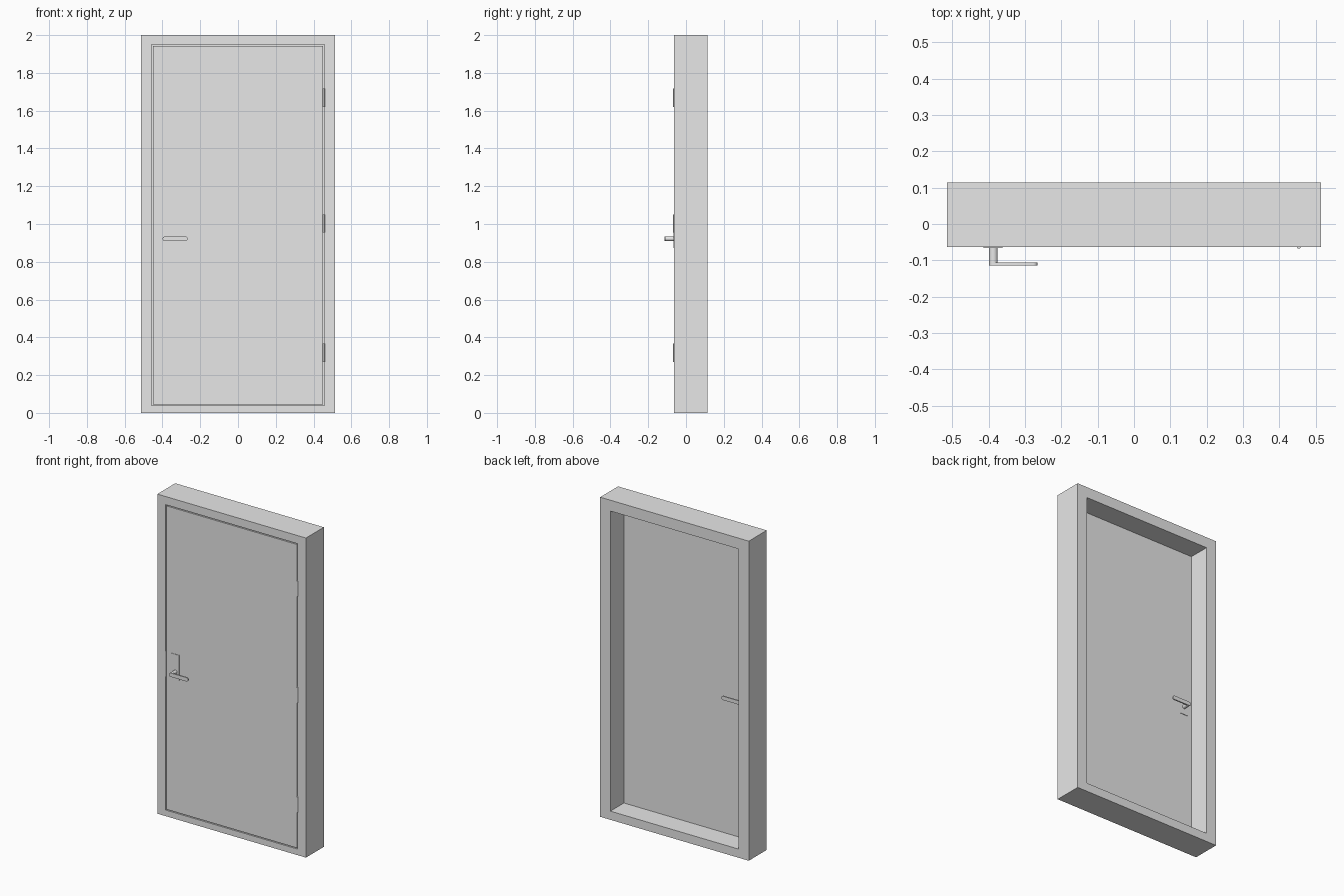
import bpy, bmesh, math
from mathutils import Matrix, Vector

cube = bpy.data.objects.get("Cube")
if cube:
    bpy.data.objects.remove(cube, do_unlink=True)

# One plain grey for everything
grey = bpy.data.materials.new("plain_grey")
grey.use_nodes = True
grey.diffuse_color = (0.8, 0.8, 0.8, 1)
grey.node_tree.nodes["Principled BSDF"].inputs["Base Color"].default_value = (0.8, 0.8, 0.8, 1)

FRONT, BACK = -0.063, 0.114      # frame faces
DOOR_BACK = -0.021               # rear face of the leaf
HANDLE_X, HANDLE_Z = -0.387, 0.922


def finish(name, bm, smooth=False):
    bmesh.ops.recalc_face_normals(bm, faces=bm.faces)
    mesh = bpy.data.meshes.new(name)
    bm.to_mesh(mesh)
    bm.free()
    mesh.materials.append(grey)
    obj = bpy.data.objects.new(name, mesh)
    bpy.context.collection.objects.link(obj)
    if smooth:
        bpy.ops.object.select_all(action='DESELECT')
        obj.select_set(True)
        bpy.context.view_layer.objects.active = obj
        bpy.ops.object.shade_smooth_by_angle(angle=math.radians(40))
    return obj


def box(name, x0, x1, y0, y1, z0, z1):
    bm = bmesh.new()
    size = Vector((x1 - x0, y1 - y0, z1 - z0))
    mid = Vector((x0 + x1, y0 + y1, z0 + z1)) / 2
    bmesh.ops.create_cube(bm, size=1, matrix=Matrix.Translation(mid) @ Matrix.Diagonal(size).to_4x4())
    return finish(name, bm)


def cylinder(name, centre, radius, length, axis, sides=24):
    bm = bmesh.new()
    turn = Matrix.Rotation(math.pi / 2, 4, 'X') if axis == 'Y' else Matrix.Identity(4)
    bmesh.ops.create_cone(bm, cap_ends=True, segments=sides, radius1=radius, radius2=radius,
                          depth=length, matrix=Matrix.Translation(centre) @ turn)
    return finish(name, bm, True)


# Frame: rebated section swept round the four corners
section = [  # half width, bottom, top, y
    (0.5145, 0.0, 2.0, FRONT),
    (0.5145, 0.0, 2.0, BACK),
    (0.444, 0.054, 1.932, BACK),
    (0.444, 0.054, 1.932, DOOR_BACK + 0.001),
    (0.457, 0.038, 1.949, DOOR_BACK + 0.001),
    (0.457, 0.038, 1.949, FRONT),
]
bm = bmesh.new()
rings = [[bm.verts.new(p) for p in ((-w, y, b), (w, y, b), (w, y, t), (-w, y, t))]
         for w, b, t, y in section]
for i, ring in enumerate(rings):
    nxt = rings[(i + 1) % len(rings)]
    for k in range(4):
        j = (k + 1) % 4
        bm.faces.new((ring[k], ring[j], nxt[j], nxt[k]))
finish("door_frame", bm)

# Door leaf with a narrow gap all round
box("door_leaf", -0.451, 0.451, FRONT, DOOR_BACK, 0.044, 1.943)

# Strike plate in the gap on the lock side
box("strike_plate", -0.459, -0.454, FRONT - 0.0005, DOOR_BACK, 0.873, 1.032)

# Three hinge barrels
for label, z in (("lower", 0.318), ("middle", 1.003), ("upper", 1.668)):
    cylinder(label + "_hinge", (0.454, FRONT + 0.001, z), 0.006, 0.097, 'Z', 16)


def lever(name, y0, y1):
    """Flat bar with rounded ends."""
    r, x0, x1 = 0.012, HANDLE_X, -0.278
    bm = bmesh.new()
    outline = []
    for cx, start in ((x1, -90), (x0, 90)):
        for i in range(13):
            a = math.radians(start + 15 * i)
            outline.append(bm.verts.new((cx + r * math.cos(a), y0, HANDLE_Z + r * math.sin(a))))
    face = bm.faces.new(outline)
    out = bmesh.ops.extrude_face_region(bm, geom=[face])
    bmesh.ops.translate(bm, vec=(0, y1 - y0, 0),
                        verts=[g for g in out["geom"] if isinstance(g, bmesh.types.BMVert)])
    return finish(name, bm, True)


# Matching handle sets on both faces of the leaf
for label, y, s in (("front", FRONT, -1), ("back", DOOR_BACK, 1)):
    ya, yb = sorted((y, y + s * 0.003))
    box(label + "_handle_plate", -0.4145, -0.3625, ya, yb, 0.873, 1.032)
    cylinder(label + "_handle_neck", (HANDLE_X, y + s * 0.022, HANDLE_Z), 0.0118, 0.044, 'Y')
    lever(label + "_handle_lever", y + s * 0.043, y + s * 0.051)
